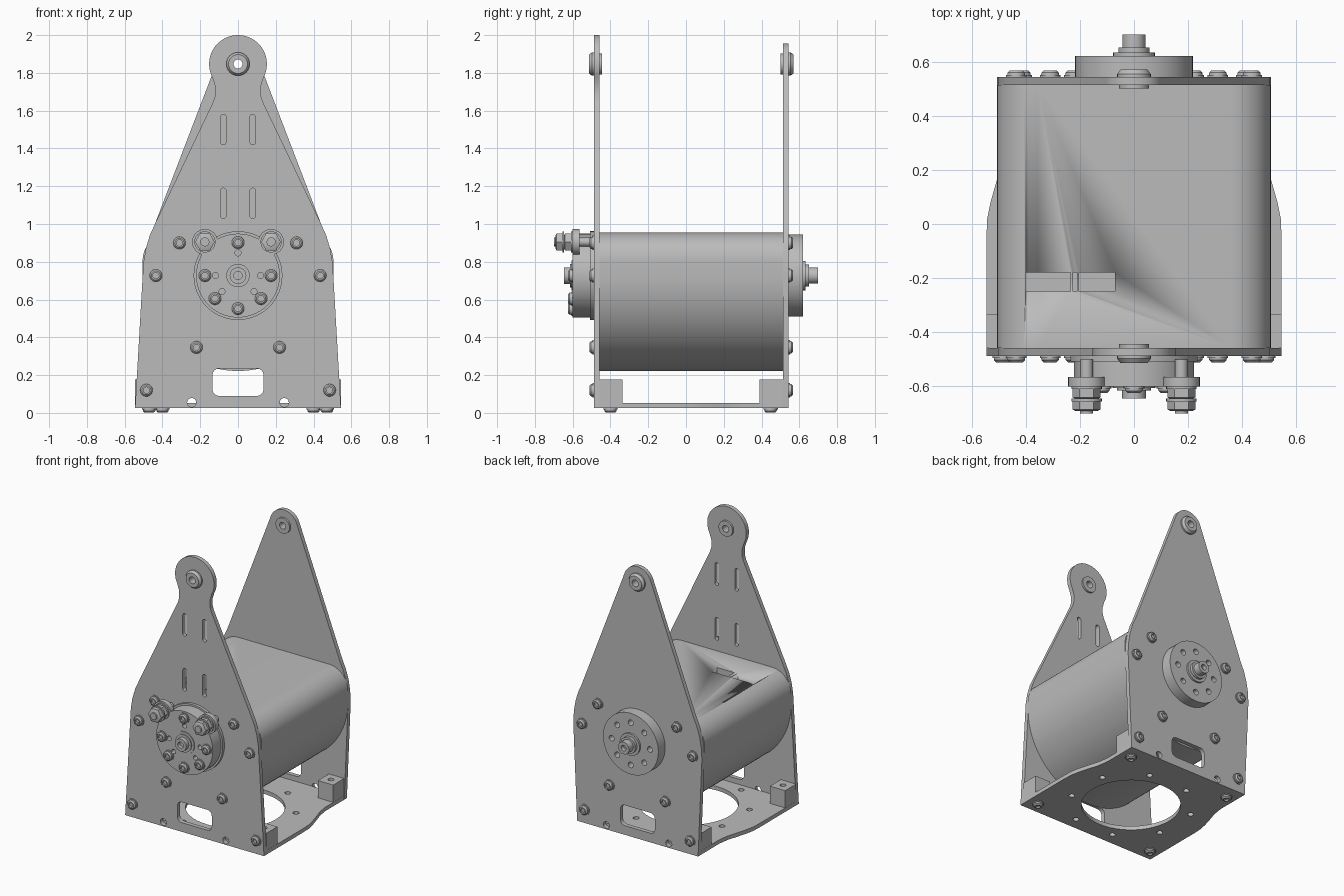
import bpy, bmesh, math
from math import cos, sin, radians, pi
from mathutils import Matrix, Vector

cube = bpy.data.objects.get("Cube")
if cube:
    bpy.data.objects.remove(cube)

grey = bpy.data.materials.new("plain grey")
grey.use_nodes = True
colour = (0.5, 0.5, 0.5, 1)
grey.diffuse_color = colour
grey.node_tree.nodes["Principled BSDF"].inputs["Base Color"].default_value = colour

FRONT, BACK, DOWN = Vector((0, -1, 0)), Vector((0, 1, 0)), Vector((0, 0, -1))
UPRIGHT = Matrix.Rotation(pi / 2, 4, "X")
AXIS_Z = 0.727        # height of the drum axis
FRONT_Y, BACK_Y = -0.487, 0.543   # outer faces of the side plates
THICK = 0.03


def add(name, mesh, loc=(0, 0, 0)):
    ob = bpy.data.objects.new(name, mesh)
    ob.location = loc
    bpy.context.collection.objects.link(ob)
    return ob


def finish(bm, mesh):
    bmesh.ops.remove_doubles(bm, verts=bm.verts, dist=1e-5)
    bmesh.ops.recalc_face_normals(bm, faces=bm.faces)
    bm.to_mesh(mesh)
    bm.free()
    mesh.materials.clear()
    mesh.materials.append(grey)
    mesh.shade_smooth()
    mesh.set_sharp_from_angle(angle=radians(32))
    return mesh


def arc(x, y, r, a0=0, a1=360, n=32):
    steps = n if a1 - a0 == 360 else n + 1
    return [(x + r * cos(radians(a0 + (a1 - a0) * i / n)),
             y + r * sin(radians(a0 + (a1 - a0) * i / n))) for i in range(steps)]


def rounded(x0, x1, y0, y1, r):
    return (arc(x1 - r, y1 - r, r, 0, 90, 6) + arc(x0 + r, y1 - r, r, 90, 180, 6)
            + arc(x0 + r, y0 + r, r, 180, 270, 6) + arc(x1 - r, y0 + r, r, 270, 359.9, 6))


def mirrored(half):
    return half + [(-x, y) for x, y in reversed(half) if abs(x) > 1e-4]


def sheet(name, loops, depth, loc, turn=Matrix()):
    """Extruded outline; every loop after the first is a hole."""
    cu = bpy.data.curves.new(name, "CURVE")
    cu.dimensions, cu.fill_mode, cu.extrude = "2D", "BOTH", depth / 2
    for pts in loops:
        sp = cu.splines.new("POLY")
        sp.points.add(len(pts) - 1)
        for p, (x, y) in zip(sp.points, pts):
            p.co = (x, y, 0, 1)
        sp.use_cyclic_u = True
    tmp = add(name, cu)
    bpy.context.view_layer.update()
    dg = bpy.context.evaluated_depsgraph_get()
    mesh = bpy.data.meshes.new_from_object(tmp.evaluated_get(dg))
    bpy.data.objects.remove(tmp)
    mesh.transform(turn)
    bm = bmesh.new()
    bm.from_mesh(mesh)
    mesh.name = name
    return add(name, finish(bm, mesh), loc)


def lathe(name, profile, direction, n=24, ring=False):
    """Mesh turned from (radius, distance) points about a direction."""
    bm = bmesh.new()
    rot = direction.to_track_quat("Z", "Y").to_matrix()
    rows = [[bm.verts.new(rot @ Vector((r * cos(2 * pi * i / n), r * sin(2 * pi * i / n), t)))
             for i in range(n)] for r, t in profile]
    pairs = list(zip(rows, rows[1:])) + ([(rows[-1], rows[0])] if ring else [])
    for a, b in pairs:
        for i in range(n):
            j = (i + 1) % n
            bm.faces.new((a[i], a[j], b[j], b[i]))
    return finish(bm, bpy.data.meshes.new(name))


def rod(steps):
    """Solid stepped profile from (radius, start, end) steps."""
    pts = [(0, steps[0][1])]
    for r, a, b in steps:
        pts += [(r, a), (r, b)]
    return pts + [(0, steps[-1][2])]


def cut(target, name, size, loc):
    bm = bmesh.new()
    bmesh.ops.create_cube(bm, size=1, matrix=Matrix.Diagonal((*size, 1)))
    cutter = add(name, finish(bm, bpy.data.meshes.new(name)), loc)
    cutter.hide_render = True
    cutter.hide_set(True)
    mod = target.modifiers.new(name, "BOOLEAN")
    mod.operation, mod.solver, mod.object = "DIFFERENCE", "EXACT", cutter


# Side plates
shoulder = [(0.505, 0.72), (0.5, 0.8), (0.488, 0.87), (0.467, 0.94), (0.44, 1.0)]
front_half = ([(0.545, 0.025)] + shoulder + [(0.13, 1.65), (0.121, 1.68), (0.121, 1.73)]
              + arc(0, 1.847, 0.153, -28, 90, 20))
back_half = [(0.475, 0.025)] + shoulder + arc(0, 1.847, 0.108, 21, 90, 14)
holes = [rounded(-0.135, 0.135, 0.09, 0.235, 0.035), arc(0, 1.847, 0.03)]
holes += [arc(s * 0.245, 0.055, 0.024, n=16) for s in (-1, 1)]
slots = [rounded(s * 0.078 - 0.015, s * 0.078 + 0.015, z, z + 0.16, 0.0149)
         for s in (-1, 1) for z in (1.03, 1.42)]
sheet("front_plate", [mirrored(front_half)] + holes + slots, THICK,
      (0, FRONT_Y + THICK / 2, 0), UPRIGHT)
sheet("back_plate", [mirrored(back_half)] + holes, THICK,
      (0, BACK_Y - THICK / 2, 0), UPRIGHT)

# Drum body with flat top and three recesses
body_half = (arc(0, AXIS_Z, 0.505, -90, 0, 32) + arc(0.355, 0.805, 0.15, 0, 90, 14))
y0, y1 = FRONT_Y + THICK, BACK_Y - THICK
body = sheet("drum_body", [mirrored(body_half)], y1 - y0, (0, (y0 + y1) / 2, 0), UPRIGHT)
for a, b in ((-0.4, -0.235), (-0.226, -0.21), (-0.204, -0.07)):
    cut(body, "recess_cutter", (b - a, 0.07, 0.1), ((a + b) / 2, -0.215, 0.955))

# Base plate with large opening and bolt circle
base_half = [(0.475, y1), (0.475, 0.3), (0.488, 0.22), (0.507, 0.16), (0.53, 0.08),
             (0.542, 0.02), (0.545, -0.05), (0.545, y0)]
base_holes = [arc(0, -0.03, 0.32, n=48)]
base_holes += [arc(x, y - 0.03, 0.02, n=14) for x, y in arc(0, 0, 0.4, 22.5, 382.5, 8)]
sheet("base_plate", [mirrored(base_half)] + base_holes, 0.028, (0, 0, 0.039))

# Screw with washer, domed head and socket
screw_profile = [(0, 0), (0.038, 0), (0.038, 0.007), (0.033, 0.007), (0.032, 0.016),
                 (0.024, 0.024), (0.016, 0.024), (0.016, 0.012), (0, 0.012)]
screw = {k: lathe("screw_" + k, screw_profile, d)
         for k, d in (("front", FRONT), ("back", BACK), ("under", DOWN))}
plate_spots = [(0.31, 0.9), (0.435, AXIS_Z), (0.22, 0.347)]

for s, side in ((-1, "right"), (1, "left")):
    for x, z in plate_spots + [(0.485, 0.12)]:
        add("front_screw_" + side, screw["front"], (s * x, FRONT_Y, z))
    for x, z in plate_spots + [(0.415, 0.12)]:
        add("back_screw_" + side, screw["back"], (s * x, BACK_Y, z))
    # Corner blocks and the screws beneath them
    for end, xo, ya, yb, ys in (("front", 0.545, y0, -0.335, -0.4),
                                ("back", 0.475, 0.39, y1, 0.448)):
        xc, yc = s * (xo - 0.061), (ya + yb) / 2
        w, d = 0.06, (yb - ya) / 2
        sheet(f"{end}_block_{side}",
              [[(w, d), (-w, d), (-w, -d), (w, -d)], arc(0, 0, 0.02, n=16)],
              0.123, (xc, yc, 0.114))
        add(f"under_screw_{side}", screw["under"], (s * (xo - 0.075), ys, 0.025))

# Hollow pivot bosses at the plate tips
boss = [(0.024, -0.043), (0.055, -0.043), (0.055, 0), (0.062, 0), (0.062, 0.01),
        (0.05, 0.027), (0.024, 0.027)]
add("front_pivot", lathe("front_pivot", boss, FRONT, 32, True), (0, FRONT_Y, 1.847))
add("back_pivot", lathe("back_pivot", boss, BACK, 32, True), (0, BACK_Y, 1.847))

# Front flange, hub and its screws
add("front_rim", lathe("front_rim", rod([(0.235, 0, 0.02)]), FRONT, 56), (0, FRONT_Y, AXIS_Z))
flange_holes = [arc(x, y, 0.016, n=14) for x, y in arc(0, 0, 0.12, 90, 450, 8)
                if y > 0.1 or abs(x) > 0.05 and y < 0.01]
sheet("front_flange", [arc(0, 0, 0.222, n=56)] + flange_holes, 0.093,
      (0, -0.5535, AXIS_Z), UPRIGHT)
hub = rod([(0.08, 0, 0.006), (0.062, 0.006, 0.014), (0.044, 0.014, 0.045)])[:-1]
hub += [(0.022, 0.045), (0.022, 0.02), (0, 0.02)]
add("front_hub", lathe("front_hub", hub, FRONT), (0, -0.6, AXIS_Z))
for x, z in ((0.175, 0), (-0.175, 0), (0, 0.175), (0, -0.175), (0.122, -0.122), (-0.122, -0.122)):
    add("flange_screw", screw["front"], (x, -0.6, AXIS_Z + z))

# Terminals: lug, washers, hex nuts and stud
lug = lathe("terminal_lug", rod([(0.068, -0.035, 0)]), FRONT, 32)
washer = lathe("terminal_washer", rod([(0.056, 0, 0.01)]), FRONT)
nut = lathe("terminal_nut", [(0, 0), (0.052, 0), (0.052, 0.03), (0.042, 0.035), (0, 0.035)],
            FRONT, 6)
stud = lathe("terminal_stud", rod([(0.024, -0.1, 0.1)]), FRONT, 16)
for s in (-1, 1):
    for part, y in ((lug, -0.6), (washer, -0.6), (nut, -0.61), (washer, -0.645),
                    (nut, -0.655), (stud, -0.6)):
        add(part.name, part, (s * 0.175, y, 0.905))

# Back flange with bolt circle, and output shaft
ring_holes = [arc(x, y, 0.02, n=14) for x, y in arc(0, 0, 0.15, 0, 360, 8)]
sheet("back_flange", [arc(0, 0, 0.217, n=56)] + ring_holes, 0.077,
      (0, 0.5815, AXIS_Z), UPRIGHT)
shaft = rod([(0.078, 0, 0.013), (0.058, 0.013, 0.032), (0.043, 0.032, 0.08)])[:-1]
shaft += [(0.02, 0.08), (0.02, 0.05), (0, 0.05)]
add("output_shaft", lathe("output_shaft", shaft, BACK), (0, 0.62, AXIS_Z))
